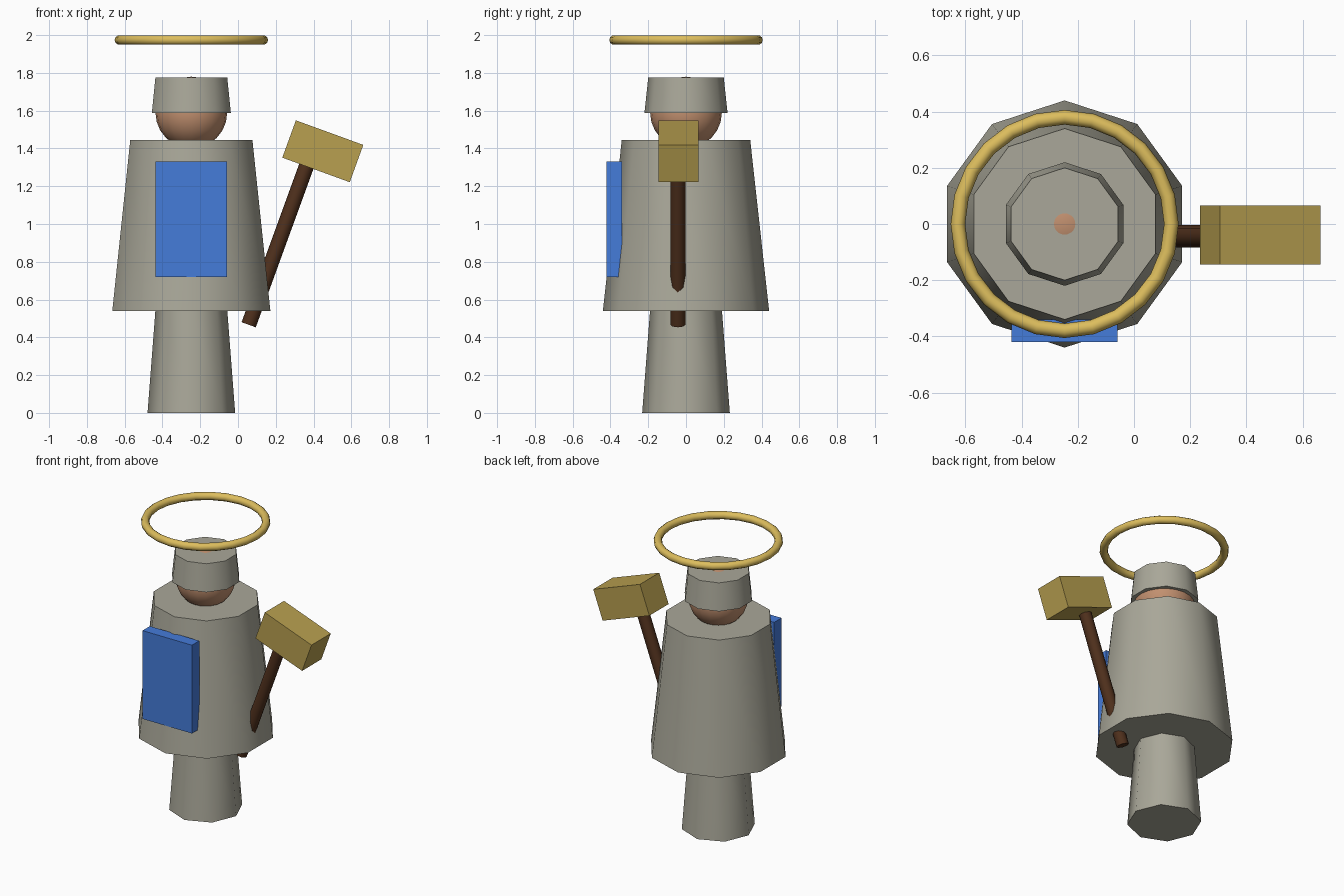
import bpy
from math import radians

if "Cube" in bpy.data.objects:
    bpy.data.objects.remove(bpy.data.objects["Cube"])

CX = -0.247            # body axis
TILT = radians(20)     # mallet lean


def paint(name, rgb):
    m = bpy.data.materials.new(name)
    m.diffuse_color = (*rgb, 1)
    m.use_nodes = True
    m.node_tree.nodes["Principled BSDF"].inputs["Base Color"].default_value = m.diffuse_color
    return m


STONE = paint("stone", (0.40, 0.39, 0.32))
SKIN = paint("skin", (0.54, 0.28, 0.16))
GOLD = paint("gold", (0.72, 0.51, 0.11))
BRASS = paint("brass", (0.48, 0.35, 0.08))
WOOD = paint("wood", (0.08, 0.03, 0.012))
BLUE = paint("blue", (0.06, 0.20, 0.70))


def finish(name, mat, smooth=True):
    ob = bpy.context.object
    ob.name = name
    ob.data.materials.append(mat)
    if smooth:
        bpy.ops.object.shade_smooth_by_angle(angle=radians(50))
    return ob


def taper(name, sides, r1, r2, z1, z2, mat):
    bpy.ops.mesh.primitive_cone_add(vertices=sides, radius1=r1, radius2=r2,
                                    depth=z2 - z1, location=(CX, 0, (z1 + z2) / 2))
    return finish(name, mat)


def block(name, size, loc, mat, tilt=0):
    bpy.ops.mesh.primitive_cube_add(size=1, location=loc, rotation=(0, tilt, 0))
    bpy.context.object.scale = size
    return finish(name, mat, False)


# Body: tapered prisms stacked on one axis
taper("legs", 8, 0.232, 0.189, 0.0, 0.56, STONE)
taper("torso", 10, 0.44, 0.34, 0.54, 1.445, STONE)
taper("hat", 10, 0.22, 0.20, 1.587, 1.775, STONE)

# Head
bpy.ops.mesh.primitive_uv_sphere_add(segments=20, ring_count=12, radius=0.19,
                                     location=(CX, 0, 1.59))
finish("head", SKIN)

# Floating ring
bpy.ops.mesh.primitive_torus_add(major_segments=24, minor_segments=10,
                                 major_radius=0.38, minor_radius=0.026,
                                 location=(CX, 0, 1.974))
finish("halo", GOLD)

# Chest plate
block("chest_plate", (0.378, 0.08, 0.61), (CX, -0.38, 1.025), BLUE)

# Mallet
block("mallet_head", (0.38, 0.21, 0.21), (0.449, -0.04, 1.385), BRASS, TILT)
bpy.ops.mesh.primitive_cylinder_add(vertices=8, radius=0.04, depth=0.95,
                                    location=(0.219, -0.043, 0.913),
                                    rotation=(0, TILT, 0))
finish("mallet_handle", WOOD)
